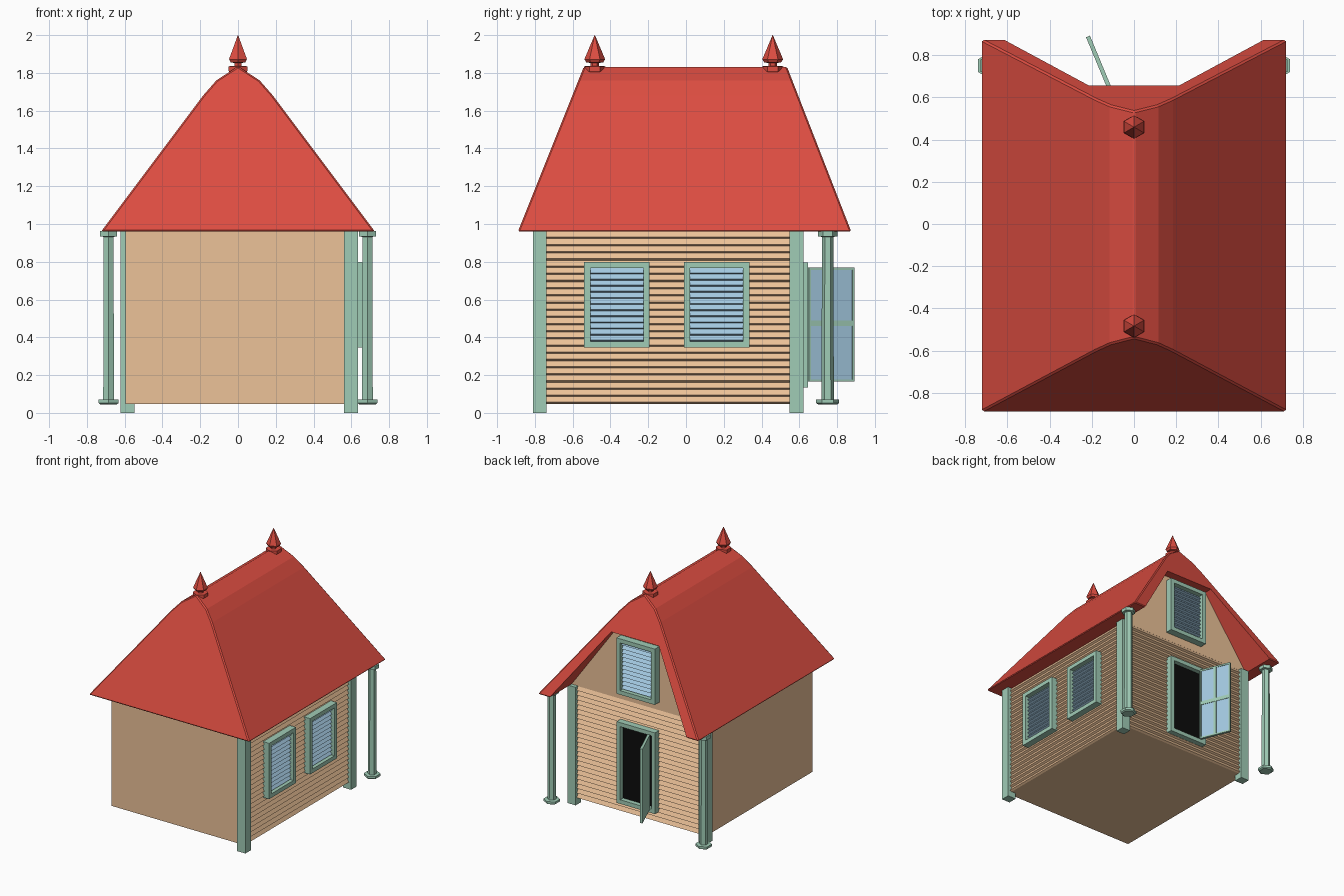
import bpy, bmesh
from math import radians, tau, sin, cos
from mathutils import Matrix, Vector

if "Cube" in bpy.data.objects:
    bpy.data.objects.remove(bpy.data.objects["Cube"])


def material(name, rgb):
    m = bpy.data.materials.new(name)
    lin = [(c / 255 / 12.92) if c < 11 else ((c / 255 + 0.055) / 1.055) ** 2.4 for c in rgb]
    m.diffuse_color = (*lin, 1)
    m.use_nodes = True
    m.node_tree.nodes["Principled BSDF"].inputs["Base Color"].default_value = m.diffuse_color
    return m


RED = material("roof_red", (221, 77, 65))
WALL = material("wall_tan", (236, 194, 152))
MINT = material("trim_mint", (160, 204, 182))
BLUE = material("glass_blue", (164, 202, 226))
DARK = material("doorway_dark", (12, 12, 12))

# Wall frames: local x runs along the wall, y points outward, z is up
RIGHT = Matrix(((0, 1, 0, 0.595), (1, 0, 0, 0), (0, 0, 1, 0), (0, 0, 0, 1)))
BACK = Matrix.Translation((0, 0.585, 0))


def finish(name, bm, mat, matrix=Matrix()):
    bm.transform(matrix)
    bmesh.ops.recalc_face_normals(bm, faces=bm.faces[:])
    me = bpy.data.meshes.new(name)
    bm.to_mesh(me)
    bm.free()
    ob = bpy.data.objects.new(name, me)
    bpy.context.collection.objects.link(ob)
    if mat:
        me.materials.append(mat)
    return ob


def boxes(name, mat, ranges, matrix=Matrix()):
    """Each range is x0, x1, y0, y1, z0, z1."""
    bm = bmesh.new()
    for x0, x1, y0, y1, z0, z1 in ranges:
        t = Matrix.Translation(((x0 + x1) / 2, (y0 + y1) / 2, (z0 + z1) / 2))
        bmesh.ops.create_cube(bm, size=1, matrix=t @ Matrix.Diagonal((x1 - x0, y1 - y0, z1 - z0, 1)))
    return finish(name, bm, mat, matrix)


def loft(name, mat, a, b, matrix=Matrix()):
    """Solid between two matching polygons."""
    bm = bmesh.new()
    va, vb = [[bm.verts.new(p) for p in ring] for ring in (a, b)]
    bm.faces.new(va)
    bm.faces.new(vb[::-1])
    for i in range(len(va)):
        j = (i + 1) % len(va)
        bm.faces.new((va[i], vb[i], vb[j], va[j]))
    return finish(name, bm, mat, matrix)


def turned(name, mat, profile, x, y):
    """Six-sided turned part, with corners facing front and back."""
    bm = bmesh.new()
    rings = [[bm.verts.new((x + r * sin(tau * k / 6), y + r * cos(tau * k / 6), z)) for k in range(6)]
             for r, z in profile]
    for a, b in zip(rings, rings[1:]):
        for k in range(6):
            bm.faces.new((a[k], a[(k + 1) % 6], b[(k + 1) % 6], b[k]))
    bm.faces.new(rings[0])
    bm.faces.new(rings[-1])
    return finish(name, bm, mat)


def boards(name, mat, x0, x1, z0, z1, n, d0, d1, matrix):
    """Overlapping horizontal boards as one sawtooth profile."""
    h = (z1 - z0) / n
    prof = [(0, z0)]
    for i in range(n):
        z = z0 + i * h
        prof += [(d0, z), (d1, z + 0.22 * h)]
    prof += [(d0, z1), (0, z1)]
    loft(name, mat, [(x0, d, z) for d, z in prof], [(x1, d, z) for d, z in prof], matrix)


def frame(name, x0, x1, z0, z1, depth, matrix, w=0.033):
    boxes(name, MINT, [(x0, x0 + w, 0, depth, z0, z1), (x1 - w, x1, 0, depth, z0, z1),
                       (x0 + w, x1 - w, 0, depth, z0, z0 + w),
                       (x0 + w, x1 - w, 0, depth, z1 - w, z1)], matrix)


def window(name, x, z0, matrix):
    frame(name + "_frame", x - 0.173, x + 0.173, z0, z0 + 0.455, 0.063, matrix)
    boards(name + "_louvres", BLUE, x - 0.14, x + 0.14, z0 + 0.033, z0 + 0.422, 12,
           0.022, 0.042, matrix)


# House body and clapboard siding on the right and back
boxes("house_walls", WALL, [(-0.595, 0.595, -0.78, 0.585, 0.048, 0.965)])
boards("right_siding", WALL, -0.745, 0.555, 0.048, 0.96, 24, 0.004, 0.02, RIGHT)
boards("back_siding", WALL, -0.555, 0.565, 0.048, 0.96, 24, 0.004, 0.02, BACK)

# Corner posts on the two sided walls
for name, x, y in (("front_right", 0.598, -0.775), ("back_right", 0.598, 0.585),
                   ("back_left", -0.585, 0.585)):
    boxes(name + "_post", MINT, [(x - 0.037, x + 0.037, y - 0.036, y + 0.036, 0, 0.962)])

# Roof: ridge profile between two sloping end planes
half = [(0.725, 0.96), (0.185, 1.68), (0.115, 1.76)]
profile = half + [(0, 1.835)] + [(-x, z) for x, z in half[::-1]]
front = [(x, -0.89 + (z - 0.96) * 0.40, z) for x, z in profile]
back = [(x, 0.875 - (z - 0.96) * 0.39, z) for x, z in profile]
roof = loft("roof", RED, front, back)
bev = roof.modifiers.new("soft_edges", 'BEVEL')
bev.width, bev.segments, bev.angle_limit = 0.008, 1, radians(40)

# Open gable cut into the back of the roof
gable = [(-0.62, 0.94), (-0.62, 0.96), (-0.215, 1.52), (0.215, 1.52), (0.62, 0.96), (0.62, 0.94)]
cutter = loft("gable_cutter", None, [(x, 0.58, z) for x, z in gable], [(x, 1.1, z) for x, z in gable])
cutter.hide_render = True
cutter.hide_viewport = True
cut = roof.modifiers.new("gable_opening", 'BOOLEAN')
cut.operation, cut.solver, cut.object = 'DIFFERENCE', 'EXACT', cutter
loft("gable_wall", WALL, [(x, 0.57, z) for x, z in gable[1:5]], [(x, 0.59, z) for x, z in gable[1:5]])

# Windows
window("right_front_window", -0.366, 0.345, RIGHT)
window("right_back_window", 0.162, 0.345, RIGHT)
window("attic_window", 0, 1.025, BACK)

# Doorway
frame("door_frame", -0.173, 0.173, 0.135, 0.797, 0.062, BACK)
boxes("doorway", DARK, [(-0.14, 0.14, 0, 0.024, 0.168, 0.764)], BACK)

# Open door, hinged on the left jamb
hinge = Matrix.Translation((-0.118, 0.648, 0)) @ Matrix.Rotation(radians(112.6), 4, 'Z')
boxes("door_back_panel", MINT, [(0, 0.26, 0.002, 0.01, 0.165, 0.77)], hinge)
boxes("door_glass", BLUE, [(0.004, 0.256, -0.006, 0.002, 0.17, 0.765)], hinge)
boxes("door_bars", MINT, [(0, 0.012, -0.01, 0.002, 0.165, 0.77), (0.248, 0.26, -0.01, 0.002, 0.165, 0.77),
                          (0.012, 0.248, -0.01, 0.002, 0.165, 0.178),
                          (0.012, 0.248, -0.01, 0.002, 0.757, 0.77),
                          (0.012, 0.248, -0.01, 0.002, 0.46, 0.49),
                          (0.12, 0.14, -0.0095, 0.002, 0.178, 0.757)], hinge)

# Porch columns
column = [(0.05, 0.045), (0.061, 0.052), (0.061, 0.07), (0.033, 0.072), (0.03, 0.932),
          (0.052, 0.934), (0.052, 0.962)]
for side, x in (("left", -0.685), ("right", 0.685)):
    turned(side + "_column", MINT, column, x, 0.75)

# Ridge finials
finial = [(0.05, 1.80), (0.057, 1.81), (0.057, 1.835), (0.022, 1.836), (0.022, 1.852),
          (0.045, 1.856), (0.055, 1.872), (0.001, 2.0)]
for end, y in (("front", -0.483), ("back", 0.459)):
    turned(end + "_finial", RED, finial, 0, y)
